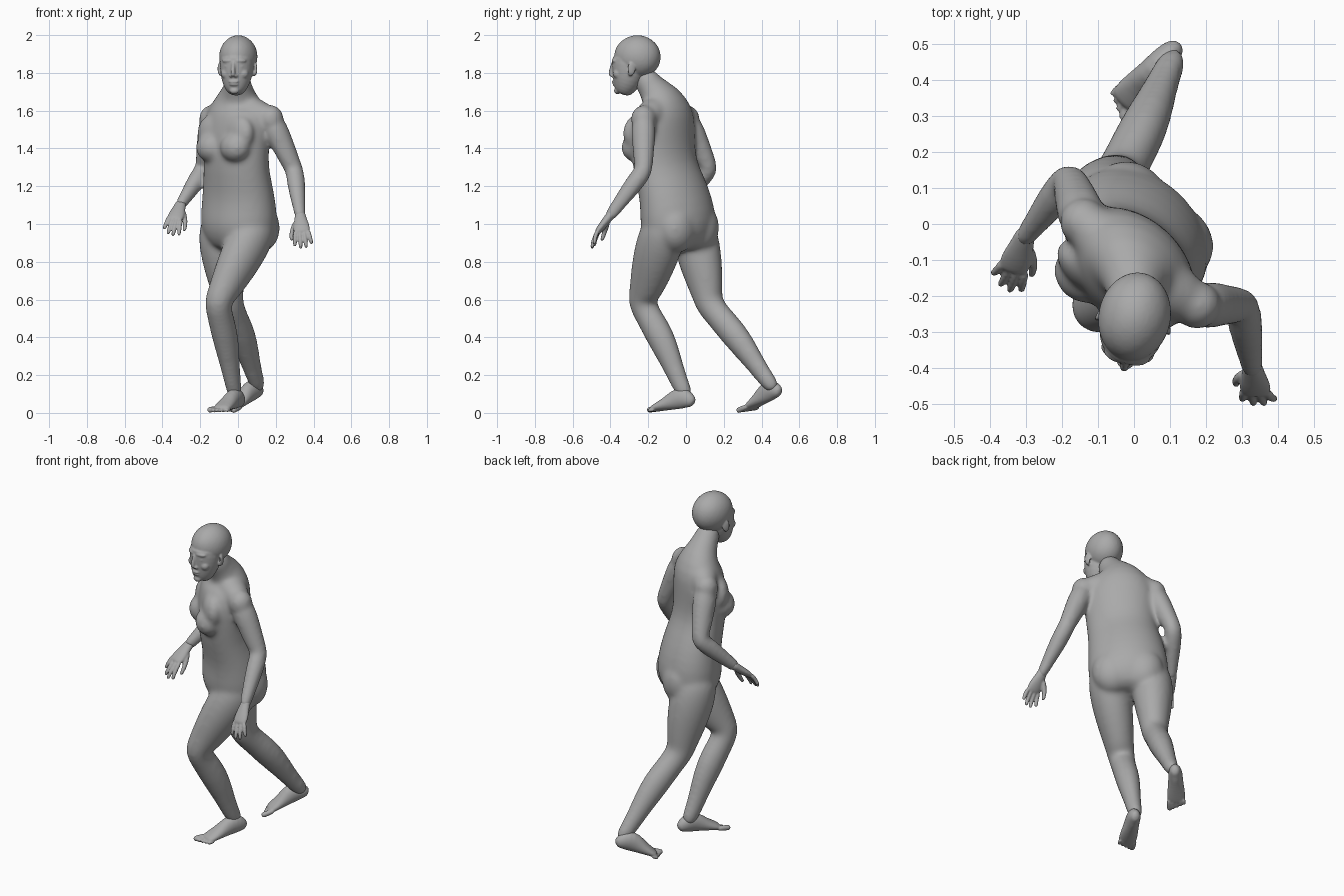
import bpy, bmesh, math
from mathutils import Vector, Matrix

cube = bpy.data.objects.get("Cube")
if cube:
    bpy.data.objects.remove(cube)

skin = bpy.data.materials.new("plain grey")
skin.use_nodes = True
GREY = (0.4, 0.4, 0.4, 1)
skin.diffuse_color = GREY
skin.node_tree.nodes["Principled BSDF"].inputs["Base Color"].default_value = GREY

UP = Vector((0, 0, 1))
FRONT = Vector((-0.69, -0.72, 0)).normalized()   # way the trunk faces
LEFT = Vector((-FRONT.y, FRONT.x, 0))


def loft(bm, rings, side, segments=14):
    """Closed tube through (centre, half width, half depth) rings."""
    centres = [Vector(r[0]) for r in rings]
    loops = []
    for i, (c, ring) in enumerate(zip(centres, rings)):
        before, after = centres[max(i - 1, 0)], centres[min(i + 1, len(rings) - 1)]
        tangent = (after - before).normalized()
        w = (side - tangent * side.dot(tangent)).normalized()
        d = tangent.cross(w)
        loops.append([])
        for k in range(segments):
            a = math.tau * k / segments
            loops[-1].append(bm.verts.new(c + w * math.cos(a) * ring[1] + d * math.sin(a) * ring[2]))
    for low, high in zip(loops, loops[1:]):
        for k in range(segments):
            n = (k + 1) % segments
            bm.faces.new((low[k], low[n], high[n], high[k]))
    bm.faces.new(loops[0][::-1])
    bm.faces.new(loops[-1])


def blob(bm, centre, radii, turn=0.0):
    """Ellipsoid turned about the vertical."""
    m = Matrix.Translation(centre) @ Matrix.Rotation(turn, 4, "Z") @ Matrix.Diagonal((*radii, 1))
    bmesh.ops.create_icosphere(bm, subdivisions=3, radius=1, matrix=m)


def along(joints, t):
    i = min(max(int(t), 0), len(joints) - 2)
    return joints[i] + (joints[i + 1] - joints[i]) * (t - i)


def limb(bm, joints, profile, front):
    """Tapered limb; profile rows are position, half width, half depth, backward shift.
    Radii are padded a little because softening draws the skin in."""
    joints = [Vector(j) for j in joints]
    side = Vector((-front.y, front.x, 0))
    loft(bm, [(along(joints, t) - front * back, w * 1.03 + .005, d * 1.03 + .005)
              for t, w, d, back in profile], side)


def finish(name, bm, voxel, smoothing, matrix=None):
    """Fuse the overlapping volumes into one smooth skin."""
    if matrix:
        bm.transform(matrix)
    bmesh.ops.recalc_face_normals(bm, faces=bm.faces)
    mesh = bpy.data.meshes.new(name)
    bm.to_mesh(mesh)
    bm.free()
    mesh.materials.append(skin)
    ob = bpy.data.objects.new(name, mesh)
    bpy.context.collection.objects.link(ob)
    ob.modifiers.new("round", "SUBSURF").levels = 1
    ob.modifiers["round"].render_levels = 1
    fuse = ob.modifiers.new("fuse", "REMESH")
    fuse.mode = "VOXEL"
    fuse.voxel_size = voxel
    fuse.use_smooth_shade = True
    soft = ob.modifiers.new("soften", "SMOOTH")
    soft.factor, soft.iterations = 0.5, smoothing


# Trunk from crotch to neck
body = bmesh.new()
trunk = [(0, -.03, .85, .13, .11), (0, -.035, .92, .205, .16), (.005, -.04, 1, .228, .185),
         (.005, -.05, 1.1, .222, .172), (0, -.075, 1.2, .21, .156), (-.01, -.11, 1.3, .195, .146),
         (-.01, -.125, 1.42, .2, .148), (0, -.125, 1.53, .205, .142), (0, -.115, 1.61, .18, .132),
         (0, -.13, 1.67, .12, .098), (0, -.185, 1.725, .07, .07), (0, -.245, 1.81, .064, .068)]
loft(body, [(r[:3], r[3], r[4]) for r in trunk], LEFT, 20)

# Paired chest and seat masses
turn = math.atan2(LEFT.y, LEFT.x)
for s in (-1, 1):
    blob(body, Vector((-.01, -.13, 1.405)) + LEFT * s * .088 + FRONT * .098, (.088, .076, .08), turn)
    blob(body, Vector((-.01, -.13, 1.48)) + LEFT * s * .1 + FRONT * .08, (.095, .056, .1), turn)
    blob(body, Vector((.005, -.04, .98)) + LEFT * s * .085 - FRONT * .07, (.115, .1, .135), turn)

# Legs: the left one steps forward, the right one trails
leg = [(-.3, .085, .09, 0), (-.1, .105, .115, 0), (.1, .11, .122, 0), (.35, .104, .116, 0), (.62, .088, .1, 0),
       (.85, .074, .08, 0), (1, .067, .072, 0), (1.15, .062, .066, .006), (1.38, .064, .074, .018),
       (1.65, .05, .057, .012), (1.88, .038, .044, 0), (2.12, .034, .04, 0)]
stride = Vector((-.47, -.88, 0)).normalized()
limb(body, [(.07, -.13, .93), (-.11, -.235, .58), (-.02, -.015, .12)], leg, stride)
limb(body, [(-.09, .05, .93), (-.045, .125, .57), (.1, .44, .16)], leg, FRONT)

# Arms, bent at the elbow
arm = [(0, .06, .064, 0), (.3, .058, .062, 0), (.6, .051, .055, 0), (.88, .044, .047, 0), (1, .042, .045, 0),
       (1.2, .045, .047, 0), (1.5, .039, .041, 0), (1.85, .027, .031, 0), (2.08, .025, .028, 0)]
left_wrist, right_wrist = Vector((.33, -.405, 1.04)), Vector((-.305, -.04, 1.1))
left_shoulder, right_shoulder = (.175, -.225, 1.555), (-.14, .005, 1.555)
limb(body, [left_shoulder, (.3, -.225, 1.28), left_wrist], arm, FRONT)
limb(body, [right_shoulder, (-.18, .125, 1.29), right_wrist], arm, FRONT)

# Shoulder yoke running across the collar
yoke = [(left_shoulder, .06, .06), ((.13, -.2, 1.572), .075, .078), ((.06, -.16, 1.605), .08, .088),
        ((0, -.12, 1.62), .08, .095), ((-.06, -.07, 1.605), .08, .088), ((-.11, -.02, 1.572), .075, .078),
        (right_shoulder, .06, .06)]
loft(body, yoke, UP)
for shoulder in (left_shoulder, right_shoulder):
    blob(body, shoulder, (.068, .068, .076))
finish("body", body, .011, 16)


# Feet with five toes each
def foot(name, heel, toe, inner):
    bm = bmesh.new()
    heel, axis = Vector(heel), Vector(toe) - Vector(heel)
    side = axis.cross(UP).normalized() * inner
    up = axis.cross(side).normalized()
    up = up if up.z > 0 else -up
    rows = [(-.06, .018, .022), (.02, .034, .042), (.18, .041, .062), (.36, .042, .054),
            (.56, .049, .036), (.76, .054, .024), (.9, .046, .015)]
    loft(bm, [(heel + axis * t + up * h, w, h) for t, w, h in rows], side)
    for k in range(5):
        r = .017 if k == 0 else .013 - k * .0007
        across = side * (.04 - k * .0205)
        reach = 1.07 - .04 * k
        tube = [(heel + axis * t + across + up * r, r * f, r * f)
                for t, f in ((.75, 1), (reach - .08, 1), (reach - .02, 1), (reach, .5))]
        loft(bm, tube, side, 8)
    finish(name, bm, .005, 5)


foot("left_foot", (.015, .03, .025), (-.11, -.205, 0), 1)
foot("right_foot", (.12, .495, .08), (-.045, .315, 0), -1)


# Hands with relaxed, curled fingers
def hand(name, wrist, tip, thumb, curl):
    bm = bmesh.new()
    axis = Vector(tip) - wrist
    side = Vector(thumb).normalized()
    bend = axis.cross(side).normalized() * curl
    palm = [(-.2, .027, .027), (.08, .032, .023), (.3, .044, .022), (.5, .046, .018), (.6, .038, .013)]
    loft(bm, [(wrist + axis * t, w, d) for t, w, d in palm], side)
    for k in range(4):
        spread = .033 - .022 * k
        reach = (.95, 1.03, 1, .86)[k]
        tube = [(wrist + axis * (.5 + (reach - .5) * t) + side * spread * (1 + .4 * t) + bend * .03 * t * t, r, r)
                for t, r in ((0, .014), (.35, .013), (.7, .012), (.92, .011), (1, .006))]
        loft(bm, tube, side, 8)
    tube = [(wrist + axis * t + side * out + bend * b, r, r)
            for t, out, b, r in ((.12, .018, .005, .018), (.34, .045, .018, .016),
                                 (.52, .058, .03, .013), (.66, .06, .038, .011), (.7, .06, .04, .006))]
    loft(bm, tube, axis.cross(side), 8)
    finish(name, bm, .005, 3)


hand("left_hand", left_wrist, (.345, -.52, .89), (-1, .1, 0), 1)
hand("right_hand", right_wrist, (-.36, -.195, .965), (.85, -.35, -.2), -1)

# Head, modelled facing front about its own middle
head = bmesh.new()
blob(head, (0, .008, .035), (.102, .126, .116))
face = [(-.03, .06, .09, .099), (-.034, -.01, .091, .095), (-.042, -.06, .086, .087),
        (-.052, -.105, .074, .073), (-.066, -.14, .055, .054), (-.075, -.165, .03, .034)]
loft(head, [((0, y, z), w, d) for y, z, w, d in face], Vector((1, 0, 0)), 18)
# Nose, lips and chin
bridge = [(-.12, .015, .009, .012), (-.127, -.02, .01, .013), (-.137, -.052, .014, .015), (-.132, -.07, .012, .012)]
loft(head, [((0, y, z), w, d) for y, z, w, d in bridge], Vector((1, 0, 0)), 10)
blob(head, (0, -.118, -.097), (.028, .011, .008))
blob(head, (0, -.114, -.111), (.025, .012, .008))
blob(head, (0, -.1, -.145), (.026, .018, .018))
# Brows, eyelids, cheeks, nostrils and ears
for s in (-1, 1):
    blob(head, (s * .036, -.11, .014), (.032, .014, .01), s * .35)
    blob(head, (s * .036, -.107, -.016), (.018, .012, .009), s * .35)
    blob(head, (s * .045, -.088, -.055), (.03, .026, .028))
    blob(head, (s * .013, -.124, -.066), (.01, .012, .009))
    blob(head, (s * .096, -.005, -.028), (.008, .022, .036), s * .4)
    blob(head, (s * .09, -.012, -.052), (.009, .013, .016))
finish("head", head, .005, 4, Matrix.Translation((0, -.265, 1.85)) @ Matrix.Rotation(-.2, 4, "Z"))
